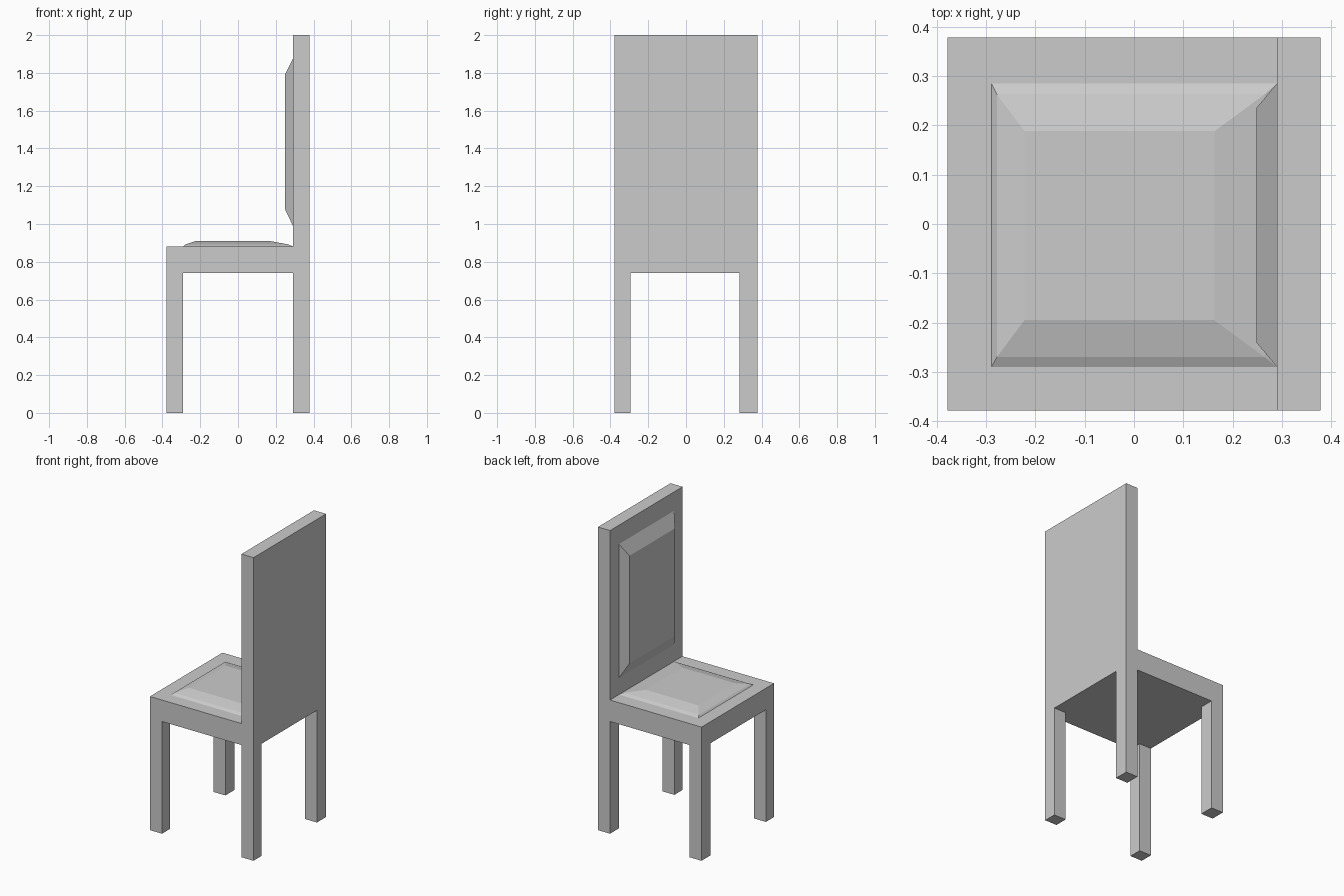
import bpy, bmesh

if "Cube" in bpy.data.objects:
    bpy.data.objects.remove(bpy.data.objects["Cube"])


def make_object(name, bm):
    bmesh.ops.recalc_face_normals(bm, faces=bm.faces[:])
    mesh = bpy.data.meshes.new(name)
    bm.to_mesh(mesh)
    bm.free()
    obj = bpy.data.objects.new(name, mesh)
    bpy.context.collection.objects.link(obj)
    return obj


def loft(name, rings):
    """Join stacked four-corner rings and cap both ends."""
    bm = bmesh.new()
    loops = [[bm.verts.new(p) for p in ring] for ring in rings]
    for a, b in zip(loops, loops[1:]):
        for i in range(4):
            j = (i + 1) % 4
            bm.faces.new((a[i], a[j], b[j], b[i]))
    bm.faces.new(loops[0][::-1])
    bm.faces.new(loops[-1])
    return make_object(name, bm)


def flat_ring(x0, x1, y0, y1, z):
    return [(x0, y0, z), (x1, y0, z), (x1, y1, z), (x0, y1, z)]


def upright_ring(x, y0, y1, z0, z1):
    return [(x, y0, z0), (x, y1, z0), (x, y1, z1), (x, y0, z1)]


def box(name, x, y, z):
    return loft(name, [flat_ring(*x, *y, h) for h in z])


OUT, IN = 0.378, 0.29
SEAT_BOTTOM, SEAT_TOP = 0.74, 0.882
FULL = (-OUT, OUT)

# Seat slab and tall solid backrest
box("seat", (-OUT, IN), FULL, (SEAT_BOTTOM, SEAT_TOP))
box("backrest", (IN, OUT), FULL, (SEAT_BOTTOM, 2.0))

# Four square legs at the corners
for end, x in (("front", (-OUT, -IN)), ("back", (IN, OUT))):
    for side, y in (("right", (-OUT, -0.293)), ("left", (0.283, OUT))):
        box(f"{end}_{side}_leg", x, y, (0, SEAT_BOTTOM))

# Low bevelled seat cushion
loft("seat_cushion", [
    flat_ring(-0.289, 0.29, -0.29, 0.285, SEAT_TOP),
    flat_ring(-0.278, 0.265, -0.27, 0.263, 0.892),
    flat_ring(-0.222, 0.163, -0.195, 0.188, 0.911),
])

# Bevelled panel on the inner face of the backrest
loft("back_cushion", [
    upright_ring(IN, -0.29, 0.285, 0.992, 1.875),
    upright_ring(0.248, -0.24, 0.235, 1.08, 1.79),
])
